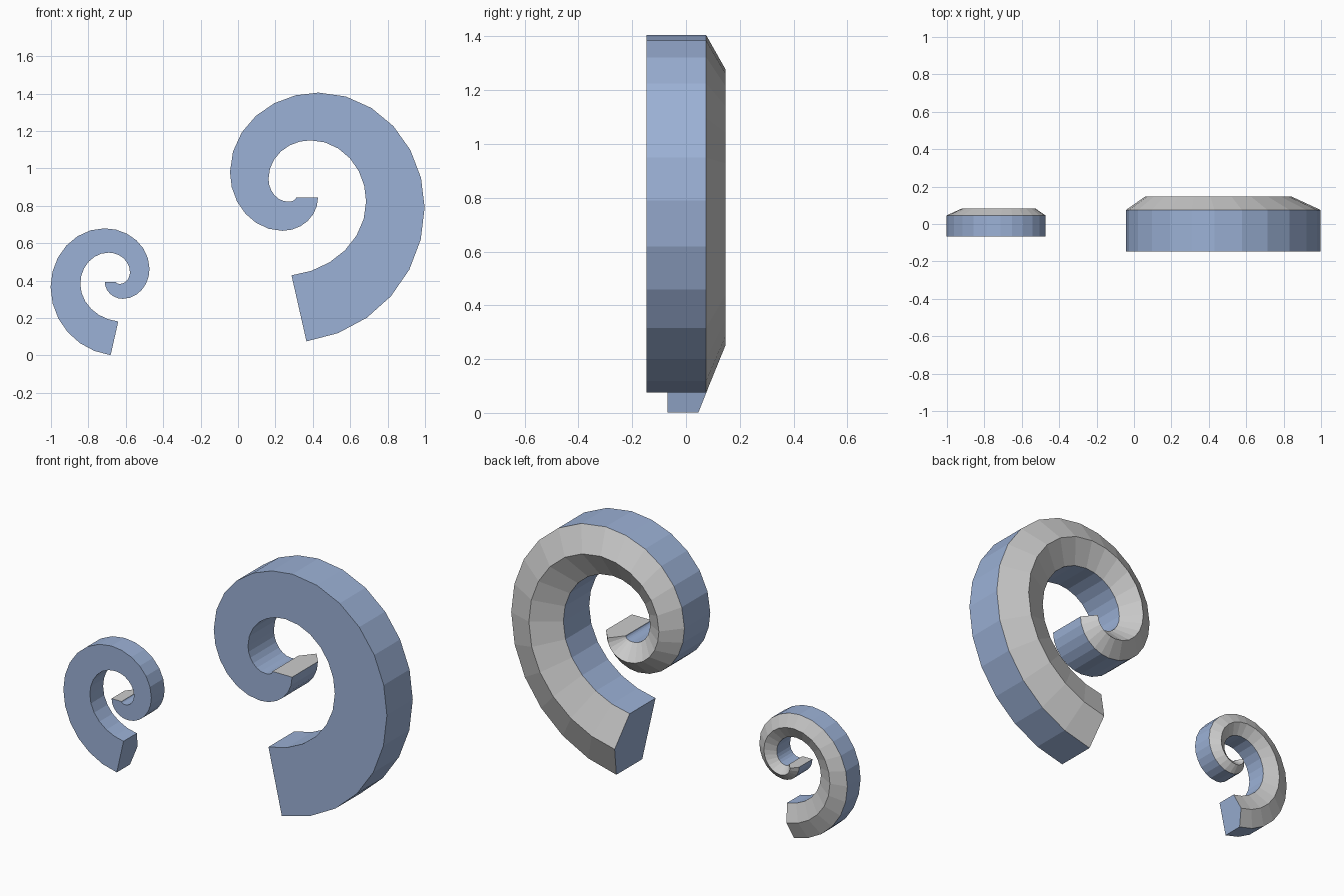
import bpy, bmesh
from math import sin, cos, radians

if "Cube" in bpy.data.objects:
    bpy.data.objects.remove(bpy.data.objects["Cube"])

STEPS = 6  # segments per quarter turn


def spiral(start, right, top, left, bottom, end):
    """Chain of elliptical quarter arcs through the extreme points of a spiral edge."""
    t0 = radians(-82)
    a = (right[0] - start[0]) / (1 - cos(t0))
    b = (start[1] - right[1]) / sin(t0)
    arcs = [
        (right[0] - a, right[1], a, b, -82, 0),
        (top[0], right[1], right[0] - top[0], top[1] - right[1], 0, 90),
        (top[0], left[1], top[0] - left[0], top[1] - left[1], 90, 180),
        (bottom[0], left[1], bottom[0] - left[0], left[1] - bottom[1], 180, 270),
        (bottom[0], end[1], end[0] - bottom[0], end[1] - bottom[1], 270, 360),
    ]
    pts = [start]
    for cx, cz, rx, rz, a0, a1 in arcs:
        for i in range(1, STEPS + 1):
            t = radians(a0 + (a1 - a0) * i / STEPS)
            pts.append((cx + rx * cos(t), cz + rz * sin(t)))
    return pts


outer = spiral((0.366, 0.075), (0.998, 0.79), (0.43, 1.405),
               (-0.043, 0.98), (0.238, 0.666), (0.428, 0.845))
inner = spiral((0.286, 0.428), (0.685, 0.823), (0.388, 1.15),
               (0.163, 0.945), (0.268, 0.822), (0.31, 0.845))

blue = bpy.data.materials.new("blue")
blue.diffuse_color = (0.33, 0.44, 0.67, 1)
blue.use_nodes = True
blue.node_tree.nodes["Principled BSDF"].inputs["Base Color"].default_value = blue.diffuse_color
grey = bpy.data.materials.new("grey")
grey.diffuse_color = (0.8, 0.8, 0.8, 1)
grey.use_nodes = True
grey.node_tree.nodes["Principled BSDF"].inputs["Base Color"].default_value = grey.diffuse_color


def horn(name, place, front, edge, ridge):
    """Sweep a house-shaped section along the spiral: flat front, ridged back."""
    bm = bmesh.new()
    rings = []
    for o, i in zip(outer, inner):
        m = ((o[0] + i[0]) / 2, (o[1] + i[1]) / 2)
        ring = []
        for p, y in ((o, front), (o, edge), (m, ridge), (i, edge), (i, front)):
            x, z = place(*p)
            ring.append(bm.verts.new((x, y, z)))
        rings.append(ring)
    for r, s in zip(rings, rings[1:]):
        for k in range(5):
            n = (k + 1) % 5
            f = bm.faces.new((r[k], r[n], s[n], s[k]))
            f.material_index = 1 if k in (1, 2) else 0  # grey ridge slopes
    bm.faces.new(rings[0])
    bm.faces.new(rings[-1]).material_index = 1
    bmesh.ops.recalc_face_normals(bm, faces=bm.faces)
    me = bpy.data.meshes.new(name)
    bm.to_mesh(me)
    bm.free()
    me.materials.append(blue)
    me.materials.append(grey)
    ob = bpy.data.objects.new(name, me)
    bpy.context.collection.objects.link(ob)


# Large spiral, and a smaller mirrored copy beside it
horn("large_spiral_horn", lambda x, z: (x, z), -0.147, 0.075, 0.147)
horn("small_spiral_horn",
     lambda x, z: (-0.495 - 0.508 * x, 0.51 * (z - 0.073)), -0.068, 0.046, 0.082)
